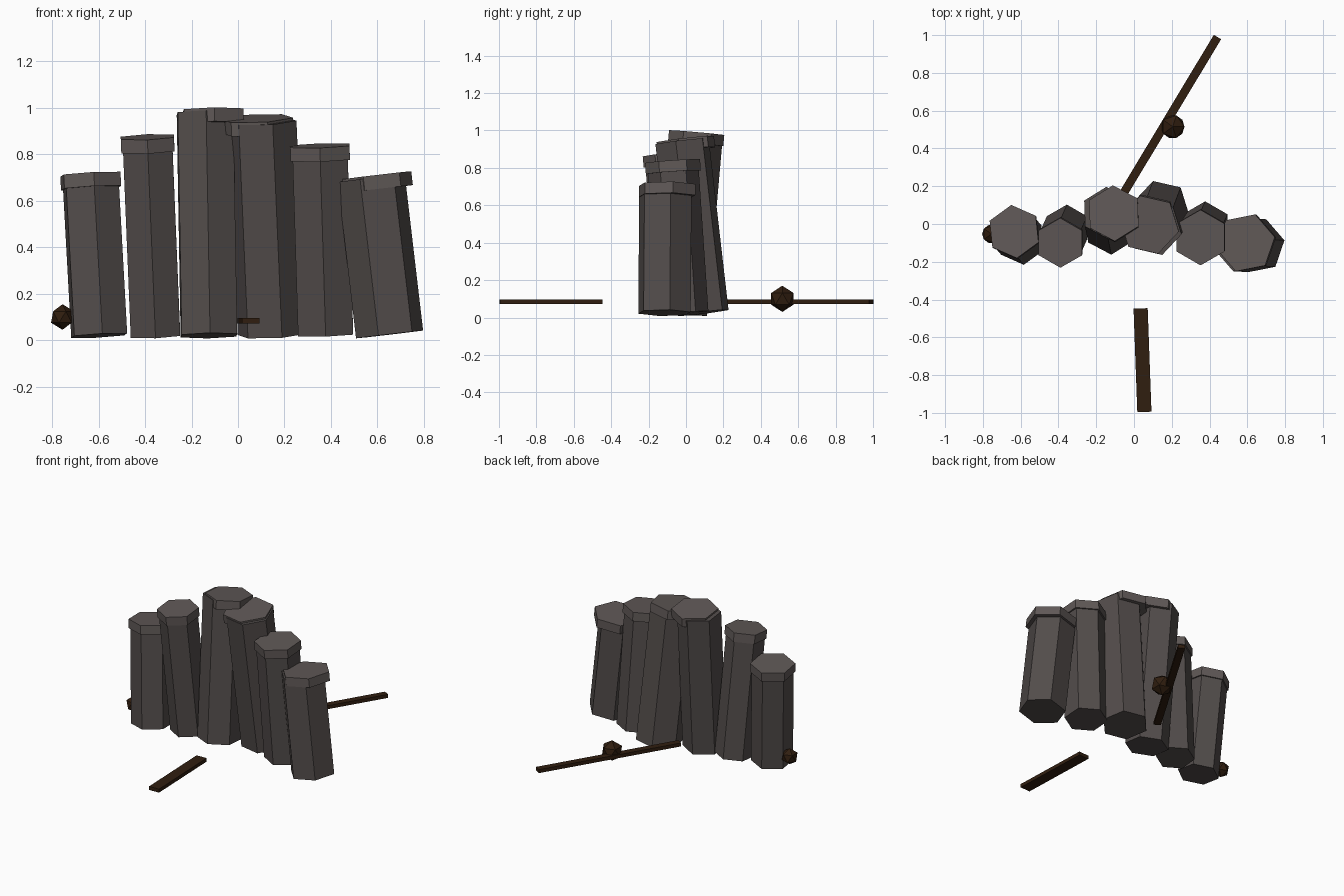
import bpy, bmesh, math
from mathutils import Vector, Matrix

if "Cube" in bpy.data.objects:
    bpy.data.objects.remove(bpy.data.objects["Cube"])


def material(name, rgb):
    m = bpy.data.materials.new(name)
    m.diffuse_color = (*rgb, 1)
    m.use_nodes = True
    m.node_tree.nodes["Principled BSDF"].inputs["Base Color"].default_value = m.diffuse_color
    return m


stone = material("basalt", (0.085, 0.073, 0.070))
stone_top = material("basalt_cap", (0.115, 0.098, 0.094))
wood = material("dark_wood", (0.030, 0.013, 0.005))


def finish(name, bm, mat):
    me = bpy.data.meshes.new(name)
    bm.to_mesh(me)
    bm.free()
    me.materials.append(mat)
    ob = bpy.data.objects.new(name, me)
    bpy.context.collection.objects.link(ob)
    return ob


def hex_prism(name, a, b, r, phase, mat):
    """Six-sided prism with its axis running from a to b."""
    a, b = Vector(a), Vector(b)
    axis = b - a
    tilt = Vector((0, 0, 1)).rotation_difference(axis).to_matrix().to_4x4()
    mtx = Matrix.Translation((a + b) / 2) @ tilt @ Matrix.Rotation(math.radians(phase), 4, 'Z')
    # Blender's circle starts on +y, so turn it to start on +x
    mtx = mtx @ Matrix.Rotation(math.radians(-90), 4, 'Z')
    bm = bmesh.new()
    bmesh.ops.create_cone(bm, cap_ends=True, segments=6, radius1=r, radius2=r,
                          depth=axis.length, matrix=mtx)
    finish(name, bm, mat)


def plank(name, p, q, width, z, thick):
    """Flat bar lying level between two ground points."""
    p, q = Vector((*p, z)), Vector((*q, z))
    d = q - p
    mtx = (Matrix.Translation((p + q) / 2)
           @ Matrix.Rotation(math.atan2(d.y, d.x), 4, 'Z')
           @ Matrix.Diagonal((d.length, width, thick, 1)))
    bm = bmesh.new()
    bmesh.ops.create_cube(bm, size=1, matrix=mtx)
    finish(name, bm, wood)


def knob(name, loc, r):
    bm = bmesh.new()
    bmesh.ops.create_icosphere(bm, subdivisions=1, radius=r, matrix=Matrix.Translation(loc))
    finish(name, bm, wood)


# Columns: base centre, top centre, radius, turn, cap shift (x, y)
columns = [
    ((-0.597, -0.085, 0.02), (-0.635, -0.040, 0.71), 0.132, 96, (0, 0)),
    ((-0.355, -0.020, 0.02), (-0.390, -0.100, 0.87), 0.123, 90, (0, 0)),
    ((-0.125, -0.025, 0.02), (-0.142, 0.060, 0.985), 0.138, 92, (0.035, -0.003)),
    ((0.145, 0.085, 0.025), (0.105, -0.022, 0.95), 0.150, -13, (-0.025, 0.018)),
    ((0.377, -0.017, 0.025), (0.352, -0.072, 0.833), 0.137, 90, (0, 0)),
    ((0.652, -0.115, 0.025), (0.572, -0.110, 0.705), 0.148, 11, (0.018, 0.010)),
]
for i, (base, top, r, turn, shift) in enumerate(columns, 1):
    base, top = Vector(base), Vector(top)
    up = (top - base).normalized()
    hex_prism(f"column_{i}", base, top - up * 0.008, r, turn, stone)
    cap_top = top + Vector((*shift, 0.004))
    hex_prism(f"column_cap_{i}", cap_top - up * 0.06, cap_top, r * 1.075, turn, stone_top)

# Wooden sticks lying front and back
plank("front_plank", (0.035, -0.447), (0.055, -0.995), 0.075, 0.083, 0.024)
plank("back_stick", (-0.06, 0.155), (0.442, 0.99), 0.045, 0.083, 0.024)

# Faceted lumps
knob("back_lump", (0.205, 0.515, 0.10), 0.070)
knob("left_lump", (-0.755, -0.053, 0.10), 0.055)
